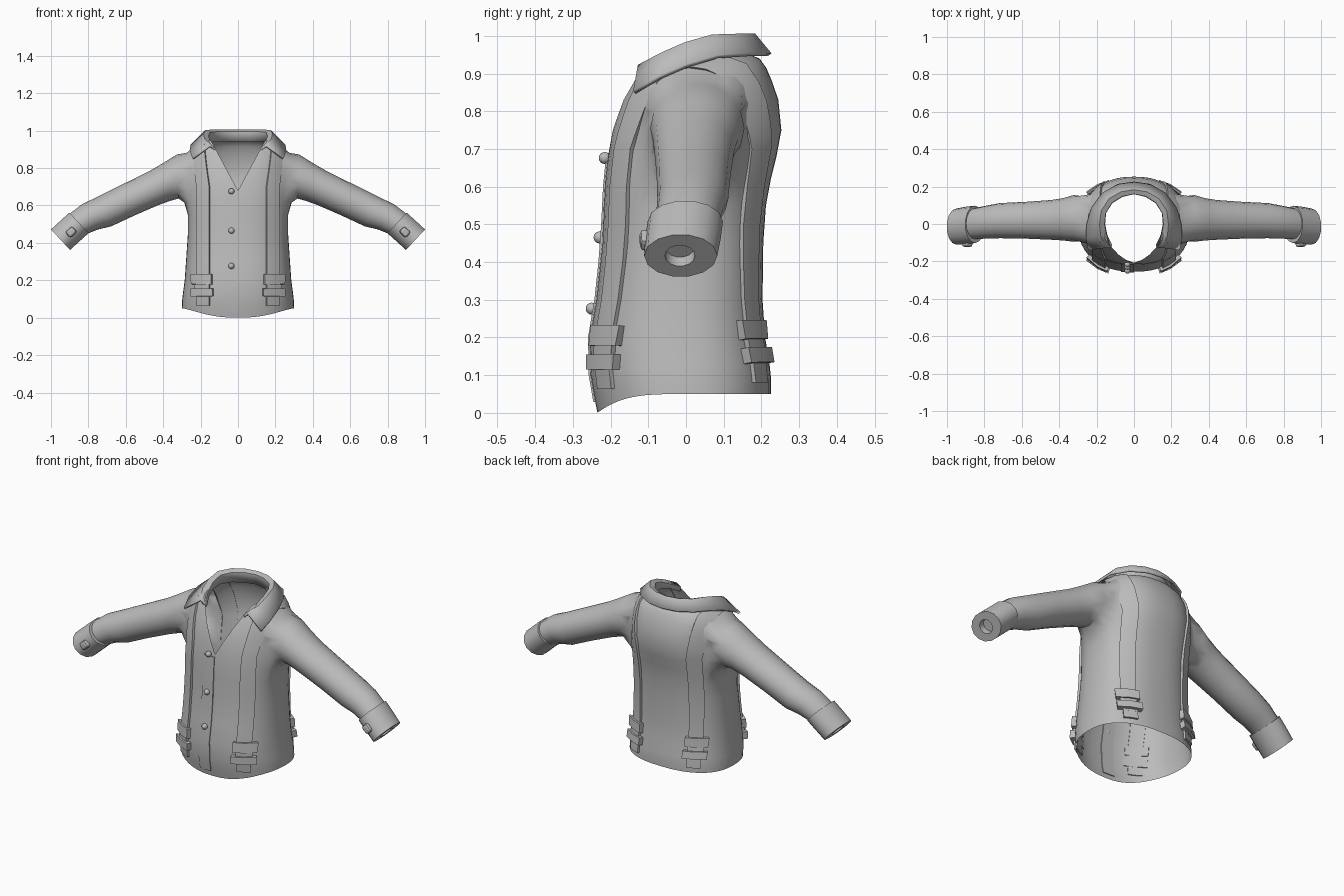
import bpy, bmesh, math
from mathutils import Vector
from mathutils.bvhtree import BVHTree

if "Cube" in bpy.data.objects:
    bpy.data.objects.remove(bpy.data.objects["Cube"])

cloth = bpy.data.materials.new("grey_cloth")
cloth.diffuse_color = (0.5, 0.5, 0.5, 1)
cloth.use_nodes = True
cloth.node_tree.nodes["Principled BSDF"].inputs["Base Color"].default_value = cloth.diffuse_color


def finish(name, bm, angle=35):
    bmesh.ops.recalc_face_normals(bm, faces=bm.faces)
    me = bpy.data.meshes.new(name)
    bm.to_mesh(me)
    bm.free()
    me.materials.append(cloth)
    ob = bpy.data.objects.new(name, me)
    bpy.context.collection.objects.link(ob)
    bpy.ops.object.select_all(action='DESELECT')
    ob.select_set(True)
    bpy.context.view_layer.objects.active = ob
    bpy.ops.object.shade_smooth_by_angle(angle=math.radians(angle))
    return ob


def loft(bm, rings, closed=True):
    """Skin a list of point rings; returns the vertex rings."""
    vs = [[bm.verts.new(p) for p in r] for r in rings]
    for a, b in zip(vs, vs[1:]):
        n = len(a)
        for i in range(n if closed else n - 1):
            j = (i + 1) % n
            bm.faces.new((a[i], a[j], b[j], b[i]))
    return vs


def spow(v, e):
    return math.copysign(abs(v) ** e, v)


def torso_ring(z, rx, yf, yb, n=48):
    pts = []
    for i in range(n):
        t = 2 * math.pi * i / n
        c, s = spow(math.cos(t), 0.83), spow(math.sin(t), 0.83)
        lift = 0.05 * (1 - max(0, -math.sin(t)) ** 3) * max(0, 1 - z / 0.2)
        pts.append((rx * c, s * (yb if s > 0 else -yf), z + lift))
    return pts


def sleeve_ring(side, cx, cz, hz, tilt, yc, hy, n=16):
    a = math.radians(tilt)
    pts = []
    for i in range(n):
        t = 2 * math.pi * i / n
        u = hz * math.sin(t)
        pts.append((side * (cx + u * math.sin(a)), yc + hy * math.cos(t), cz + u * math.cos(a)))
    return pts


# Body shell: height, half width, front depth, back depth
body = [(0, .30, -.235, .226), (.05, .299, -.245, .226), (.1, .295, -.253, .222),
        (.2, .285, -.255, .21), (.3, .278, -.238, .203), (.45, .268, -.222, .205),
        (.55, .268, -.218, .212), (.62, .27, -.214, .225), (.68, .268, -.207, .24),
        (.75, .262, -.195, .253), (.83, .257, -.17, .245), (.88, .25, -.145, .228),
        (.915, .235, -.13, .213), (.94, .19, -.115, .195), (.95, .165, -.10, .17)]
bm = bmesh.new()
loft(bm, [torso_ring(*r) for r in body])
bmesh.ops.recalc_face_normals(bm, faces=bm.faces)
surface = BVHTree.FromBMesh(bm)

# Armholes with sleeves joined on
sleeve = [(.322, .755, .118, 2, .03, .125), (.38, .727, .104, 9, .025, .113),
          (.445, .695, .094, 16, .022, .106), (.585, .63, .089, 23, .02, .098),
          (.715, .567, .087, 25, .018, .094), (.79, .54, .08, 32, .01, .088),
          (.865, .495, .070, 43, .0, .082)]
for side in (1, -1):
    hole = []
    for f in bm.faces:
        c = f.calc_center_median()
        if side * c.x > .15 and abs(c.y - .025) < .125 and .62 < c.z < .88 and len(f.verts) == 4 and abs(c.x) < .3:
            hole.append(f)
    bmesh.ops.delete(bm, geom=hole, context='FACES')
    rim = [e for e in bm.edges if e.is_boundary and
           all(side * v.co.x > .12 and .5 < v.co.z < .92 for v in e.verts)]
    rim_verts = list({v for e in rim for v in e.verts})
    rings = loft(bm, [sleeve_ring(side, *s) for s in sleeve])
    first = rings[0]
    start = [bm.edges.get((first[i], first[(i + 1) % 16])) for i in range(16)]
    bmesh.ops.bridge_loops(bm, edges=rim + start)
    for _ in range(3):
        bmesh.ops.smooth_vert(bm, verts=rim_verts, factor=0.4,
                              use_axis_x=True, use_axis_y=True, use_axis_z=True)

# V neck opening
for side in (1, -1):
    faces = [f for f in bm.faces if f.calc_center_median().y < 0.0
             and f.calc_center_median().z > .6 and abs(f.calc_center_median().x) < .24]
    geom = faces + list({e for f in faces for e in f.edges}) + list({v for f in faces for v in f.verts})
    bmesh.ops.bisect_plane(bm, geom=geom, plane_co=(0, 0, .68), plane_no=(-1.85 * side, 0, 1), dist=1e-5)
cut = [f for f in bm.faces if f.calc_center_median().y < 0
       and f.calc_center_median().z > .68 + 1.85 * abs(f.calc_center_median().x)]
bmesh.ops.delete(bm, geom=cut, context='FACES')
finish("jacket_body", bm, 50)


def on_body(x, z, phi):
    """Point and outward normal on the body; phi 180 is front, 90 up, 0 back."""
    p = math.radians(phi)
    d = Vector((0, math.cos(p), math.sin(p)))
    co, no, _, _ = surface.ray_cast(Vector((x, .03, z)), d)
    if co is None:
        return Vector((x, .03, z)) + d * .2, d
    return co, (no if no.dot(d) > 0 else -no)


def strip(name, rows, x0, x1, thick, rise0=0, rise1=0):
    """Raised band lying on the body along rows of (height, phi)."""
    bm = bmesh.new()
    rings = []
    for z, phi in rows:
        k = math.sin(math.radians(phi))
        a, b = x0 + rise0 * k, x1 + rise1 * k
        hits = [on_body(a + (b - a) * t, z, phi) for t in (0, .5, 1)]
        low = [p - n * .004 for p, n in hits]
        high = [p + n * thick for p, n in hits]
        rings.append(low + high[::-1])
    vs = loft(bm, rings)
    bm.faces.new(vs[0])
    bm.faces.new(vs[-1])
    return finish(name, bm)


# Straps over the shoulders, with buckles at both ends
heights = [.12, .2, .3, .4, .5, .6, .7]
over = [(z, 180) for z in heights] + [(.7, a) for a in range(168, 0, -12)] + \
       [(z, 0) for z in reversed(heights)]
for side, label in ((1, "left"), (-1, "right")):
    strip(label + "_strap", over, side * .15, side * .215, .012, side * .03, side * .02)
    for phi, end, dz in ((180, "front", 0), (0, "back", .015)):
        def part(kind, z0, z1, a, b, t):
            strip(f"{label}_{end}_{kind}", [(z0 + dz, phi), (z1 + dz, phi)], side * a, side * b, t)
        part("buckle_top", .178, .23, .135, .235, .024)
        part("buckle_middle", .15, .178, .15, .22, .016)
        part("buckle_bottom", .115, .155, .13, .235, .028)
        part("strap_tab", .065, .115, .15, .215, .012)

# Button placket and buttons
strip("placket", [(z, 180) for z in (.03, .1, .2, .3, .4, .5, .6, .665)], -.07, 0, .005)
for i, z in enumerate((.275, .465, .675)):
    co, no = on_body(-.035, z, 180)
    bm = bmesh.new()
    bmesh.ops.create_uvsphere(bm, u_segments=12, v_segments=8, radius=.016)
    bmesh.ops.translate(bm, verts=bm.verts, vec=co + no * .009)
    finish(f"button_{i + 1}", bm, 60)

# Cuffs with a small recessed opening, and a square button on each
for side, label in ((1, "left"), (-1, "right")):
    cuff = [(.85, .507, .066, 43, 0, .08), (.85, .507, .077, 43, -.002, .1),
            (.90, .462, .077, 43, -.008, .1), (.949, .417, .077, 43, -.014, .097),
            (.949, .417, .038, 43, -.016, .04), (.925, .439, .036, 43, -.016, .038)]
    bm = bmesh.new()
    vs = loft(bm, [sleeve_ring(side, *c, n=14) for c in cuff])
    bm.faces.new(vs[-1])
    finish(label + "_cuff", bm)
    bpy.ops.mesh.primitive_cube_add(size=1, location=(side * .892, -.105, .458),
                                    rotation=(0, side * math.radians(43), side * .06))
    ob = bpy.context.object
    ob.name = label + "_cuff_button"
    ob.scale = (.05, .035, .042)
    bpy.ops.object.transform_apply(location=False, rotation=False, scale=True)
    ob.data.materials.append(cloth)
    bev = ob.modifiers.new("rounding", 'BEVEL')
    bev.width = .012
    bev.segments = 2

# Folded collar: stand foot, inner crest, outer crest, falling edge
half = [((0, .165, .94), (0, .165, .992), (0, .182, 1.0), (0, .222, .95)),
        ((.065, .15, .94), (.065, .152, .992), (.07, .17, 1.0), (.085, .21, .95)),
        ((.12, .115, .94), (.12, .117, .991), (.132, .135, 1.0), (.165, .165, .95)),
        ((.155, .06, .94), (.155, .06, .988), (.174, .07, .998), (.225, .085, .945)),
        ((.160, .0, .935), (.162, .0, .968), (.183, .0, .978), (.25, .0, .92)),
        ((.148, -.06, .915), (.152, -.06, .938), (.178, -.06, .952), (.255, -.07, .89)),
        ((.122, -.115, .885), (.126, -.127, .903), (.15, -.125, .918), (.242, -.137, .85))]
mirrored = [[(-x, y, z) for x, y, z in s] for s in half[:0:-1]]
bm = bmesh.new()
loft(bm, mirrored + half, closed=False)
collar = finish("collar", bm, 40)
sol = collar.modifiers.new("thickness", 'SOLIDIFY')
sol.thickness = .012
sol.offset = 0
